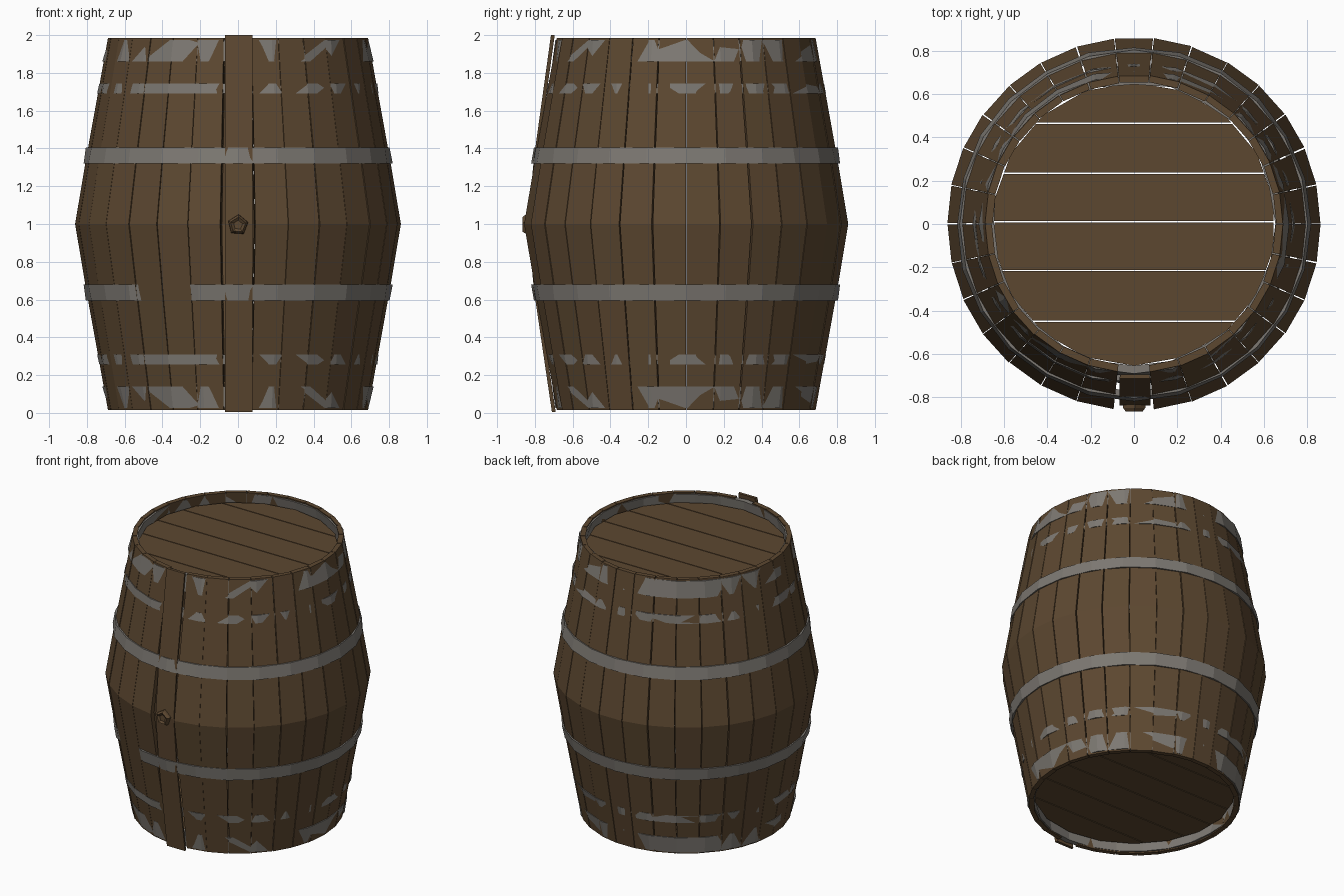
import bpy, bmesh, math, random
from mathutils import Vector

random.seed(4)
cube = bpy.data.objects.get("Cube")
if cube:
    bpy.data.objects.remove(cube, do_unlink=True)


def material(name, rgb):
    m = bpy.data.materials.new(name)
    m.use_nodes = True
    m.diffuse_color = (*rgb, 1)
    m.node_tree.nodes["Principled BSDF"].inputs["Base Color"].default_value = (*rgb, 1)
    return m


WOOD = material("brown wood", (0.108, 0.064, 0.030))
IRON = material("grey iron", (0.205, 0.19, 0.17))


def finish(bm, name, mat):
    bmesh.ops.recalc_face_normals(bm, faces=bm.faces)
    mesh = bpy.data.meshes.new(name)
    bm.to_mesh(mesh)
    bm.free()
    mesh.materials.append(mat)
    obj = bpy.data.objects.new(name, mesh)
    bpy.context.collection.objects.link(obj)
    return obj


def polar(r, a, z):
    # angle is measured from the front, turning towards +x
    return Vector((r * math.sin(a), -r * math.cos(a), z))


PROFILE = [(0.015, 0.688), (0.65, 0.803), (1.0, 0.862), (1.35, 0.803), (1.985, 0.688)]


def radius(z):
    for (z0, r0), (z1, r1) in zip(PROFILE, PROFILE[1:]):
        if z <= z1:
            return r0 + (r1 - r0) * (z - z0) / (z1 - z0)
    return PROFILE[-1][1]


def loft(bm, sections, closed=False):
    # joins equal cross-sections into a solid, capped or closed into a ring
    rows = [[bm.verts.new(p) for p in s] for s in sections]
    pairs = list(zip(rows, rows[1:] + rows[:1])) if closed else list(zip(rows, rows[1:]))
    for a, b in pairs:
        n = len(a)
        for i in range(n):
            j = (i + 1) % n
            bm.faces.new((a[i], a[j], b[j], b[i]))
    if not closed:
        bm.faces.new(rows[0])
        bm.faces.new(rows[-1])


# Staves, with narrow uneven gaps between them
STAVES = 30
bm = bmesh.new()
for i in range(1, STAVES):
    mid = math.tau * i / STAVES
    half = math.pi / STAVES
    left = mid - half + math.radians(random.uniform(0.05, 0.3))
    right = mid + half - math.radians(random.uniform(0.05, 0.3))
    push = random.uniform(-0.002, 0.002)
    thick = random.uniform(0.03, 0.036)
    sections = []
    for z, r in PROFILE:
        r += push
        sections.append([polar(r, left, z), polar(r, right, z),
                         polar(r - thick, right, z), polar(r - thick, left, z)])
    loft(bm, sections)
finish(bm, "staves", WOOD)

# Front stave: loose, a little longer and straighter than the rest
bm = bmesh.new()
sections = []
for z, y in [(0.005, 0.71), (0.65, 0.805), (1.0, 0.838), (1.35, 0.805), (2.0, 0.715)]:
    sections.append([Vector((-0.068, -y, z)), Vector((0.076, -y, z)),
                     Vector((0.07, 0.02 - y, z)), Vector((-0.062, 0.02 - y, z))])
loft(bm, sections)
finish(bm, "front_stave", WOOD)

# Bung in the front stave
bm = bmesh.new()
sections = []
for y, r in [(-0.80, 0.06), (-0.85, 0.054), (-0.866, 0.042), (-0.856, 0.025)]:
    sections.append([Vector((r * math.cos(t * math.tau / 5 + 0.25), y,
                             0.995 + r * math.sin(t * math.tau / 5 + 0.25)))
                     for t in range(5)])
loft(bm, sections)
finish(bm, "bung", WOOD)

# Iron hoops, sunk into the staves so that only parts show
SIDES = 24


def hoop(name, z0, z1, lift, wobble, seed, thick, dents=()):
    rng = random.Random(seed)
    low, high = (z0, z1) if z0 > 1 else (z1, z0)
    bm = bmesh.new()
    sections = []
    for i in range(SIDES):
        a = math.tau * i / SIDES
        sink = 0.03 if i in dents else 0
        r_low = radius(low) + lift + rng.uniform(-wobble, wobble) - sink
        r_high = radius(high) + lift + rng.uniform(-wobble, wobble) - sink
        sections.append([polar(r_low, a, low), polar(r_high, a, high),
                         polar(r_high - thick, a, high), polar(r_low - thick, a, low)])
    loft(bm, sections, closed=True)
    finish(bm, name, IRON)


for label, flip in (("upper", False), ("lower", True)):
    for part, z0, z1, lift, wobble, thick in [("end", 1.86, 1.975, 0.001, 0.009, 0.037),
                                              ("quarter", 1.69, 1.745, 0.003, 0.005, 0.03),
                                              ("middle", 1.32, 1.405, 0.010, 0.003, 0.03)]:
        dents = (SIDES - 2,) if flip and part == "middle" else ()
        if flip:
            z0, z1 = 2 - z1, 2 - z0
        hoop(f"{label}_{part}_hoop", z0, z1, lift, wobble, len(part), thick, dents)


# Round heads made of parallel planks
def head(name, z):
    cuts = [-0.7, -0.45, -0.215, 0.01, 0.235, 0.465, 0.7]
    for n, (y0, y1) in enumerate(zip(cuts, cuts[1:])):
        bm = bmesh.new()
        bmesh.ops.create_cone(bm, cap_ends=True, segments=18, radius1=0.655,
                              radius2=0.655, depth=0.03)
        bmesh.ops.translate(bm, verts=bm.verts, vec=(0, 0, z))
        for y, side in ((y0 + 0.003, -1), (y1 - 0.003, 1)):
            bmesh.ops.bisect_plane(bm, geom=bm.verts[:] + bm.edges[:] + bm.faces[:],
                                   plane_co=(0, y, 0), plane_no=(0, side, 0),
                                   clear_outer=True)
            bmesh.ops.holes_fill(bm, edges=[e for e in bm.edges if e.is_boundary])
        finish(bm, f"{name}_plank_{n + 1}", WOOD)


head("top_head", 1.90)
head("bottom_head", 0.10)
